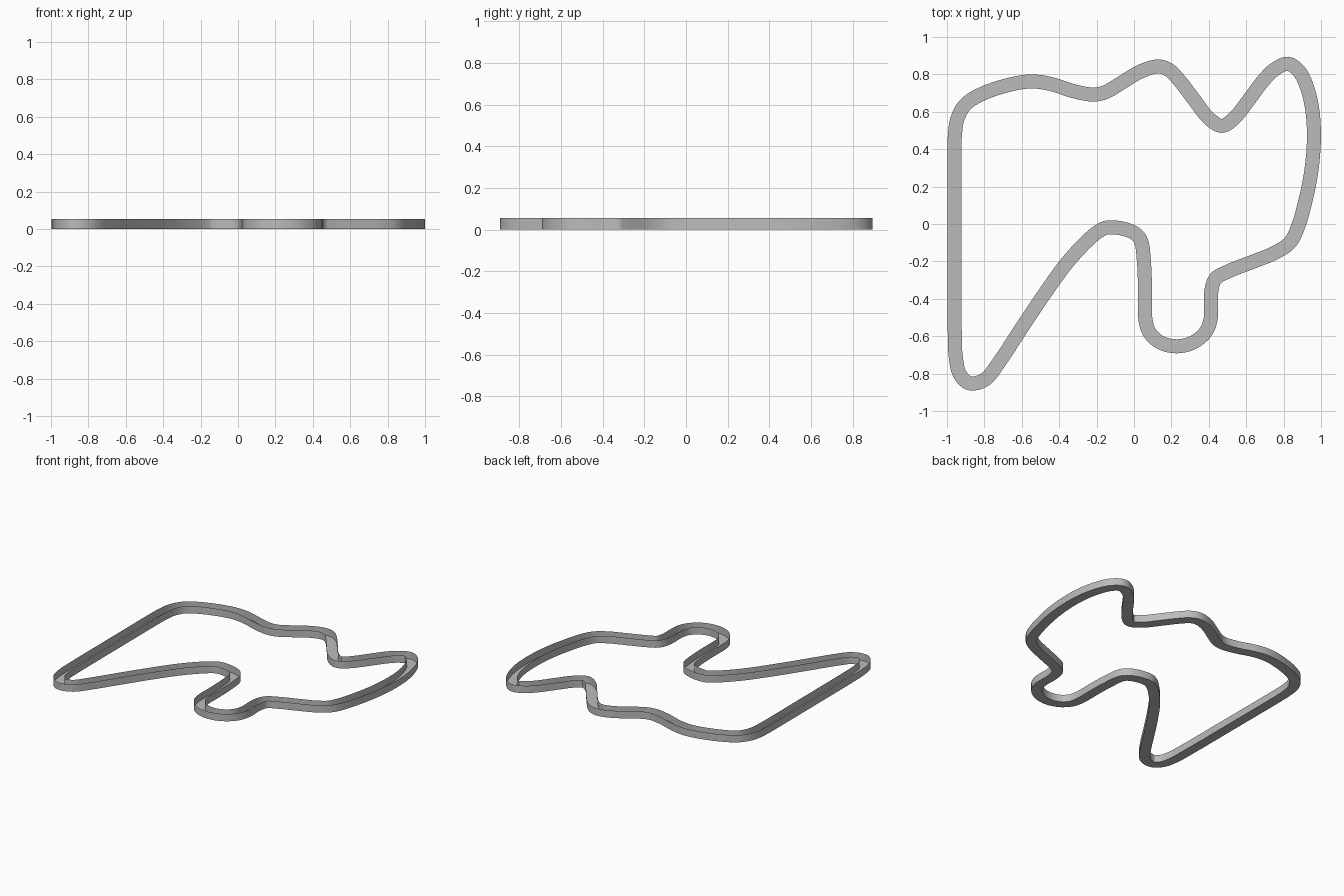
import bpy, bmesh
from mathutils import Vector

if "Cube" in bpy.data.objects:
    bpy.data.objects.remove(bpy.data.objects["Cube"])

HALF_W, HEIGHT, STEPS = 0.0375, 0.055, 4

# Centre line of the circuit, seen from above
PATH = [
    (-.96, .4), (-.96, -.1), (-.958, -.6), (-.953, -.71), (-.933, -.8), (-.88, -.852), (-.797, -.832),
    (-.72, -.737), (-.61, -.57), (-.49, -.39), (-.36, -.21), (-.26, -.1), (-.19, -.04), (-.14, -.018),
    (-.02, -.037), (.033, -.08), (.053, -.2), (.059, -.38), (.06, -.5), (.08, -.575), (.138, -.632),
    (.225, -.654), (.315, -.634), (.385, -.575), (.411, -.5), (.412, -.37), (.435, -.293),
    (.5, -.255), (.64, -.2), (.755, -.153), (.833, -.1), (.875, -.02), (.918, .13), (.949, .29),
    (.962, .47), (.952, .62), (.92, .745), (.88, .82), (.823, .857), (.75, .825), (.69, .765),
    (.62, .672), (.535, .565), (.47, .524), (.4, .565), (.325, .66), (.245, .765), (.19, .822),
    (.135, .842), (.045, .82), (-.075, .75), (-.15, .706), (-.215, .692), (-.315, .708), (-.45, .75),
    (-.55, .762), (-.665, .745), (-.825, .69), (-.905, .635), (-.945, .56), (-.957, .48),
]


def smooth_loop(pts):
    """Closed centripetal spline through the points, with its side normals."""
    p = [Vector(q) for q in pts]
    n, out = len(p), []
    for i in range(n):
        a, b, c, d = p[i - 1], p[i], p[(i + 1) % n], p[(i + 2) % n]
        t1 = (b - a).length ** .5
        t2 = t1 + (c - b).length ** .5
        t3 = t2 + (d - c).length ** .5
        for k in range(STEPS):
            t = t1 + (t2 - t1) * k / STEPS
            a1 = a.lerp(b, t / t1)
            a2 = b.lerp(c, (t - t1) / (t2 - t1))
            a3 = c.lerp(d, (t - t2) / (t3 - t2))
            b1 = a1.lerp(a2, t / t2)
            b2 = a2.lerp(a3, (t - t1) / (t3 - t1))
            out.append(b1.lerp(b2, (t - t1) / (t2 - t1)))
    sides = []
    for i in range(len(out)):
        tan = (out[(i + 1) % len(out)] - out[i - 1]).normalized()
        sides.append(Vector((tan.y, -tan.x)))   # points away from the enclosed area
    return out, sides


grey = bpy.data.materials.new("track grey")
grey.diffuse_color = (0.5, 0.5, 0.5, 1)
grey.use_nodes = True
grey.node_tree.nodes["Principled BSDF"].inputs["Base Color"].default_value = grey.diffuse_color
centre, side = smooth_loop(PATH)


def strip(name, off_a, z_a, off_b, z_b):
    """Closed ribbon between two offsets of the centre line."""
    bm = bmesh.new()
    rows = [[bm.verts.new((*(c + s * off), z)) for c, s in zip(centre, side)]
            for off, z in ((off_a, z_a), (off_b, z_b))]
    n = len(centre)
    for i in range(n):
        j = (i + 1) % n
        bm.faces.new((rows[0][i], rows[0][j], rows[1][j], rows[1][i]))
    me = bpy.data.meshes.new(name)
    bm.to_mesh(me)
    bm.free()
    me.materials.append(grey)
    ob = bpy.data.objects.new(name, me)
    bpy.context.collection.objects.link(ob)
    bpy.ops.object.select_all(action='DESELECT')
    ob.select_set(True)
    bpy.context.view_layer.objects.active = ob
    bpy.ops.object.shade_smooth_by_angle()
    return ob


# Open-topped channel: floor and two thin walls
strip("track_floor", HALF_W, 0, -HALF_W, 0)
strip("outer_wall", HALF_W, 0, HALF_W, HEIGHT)
strip("inner_wall", -HALF_W, HEIGHT, -HALF_W, 0)
